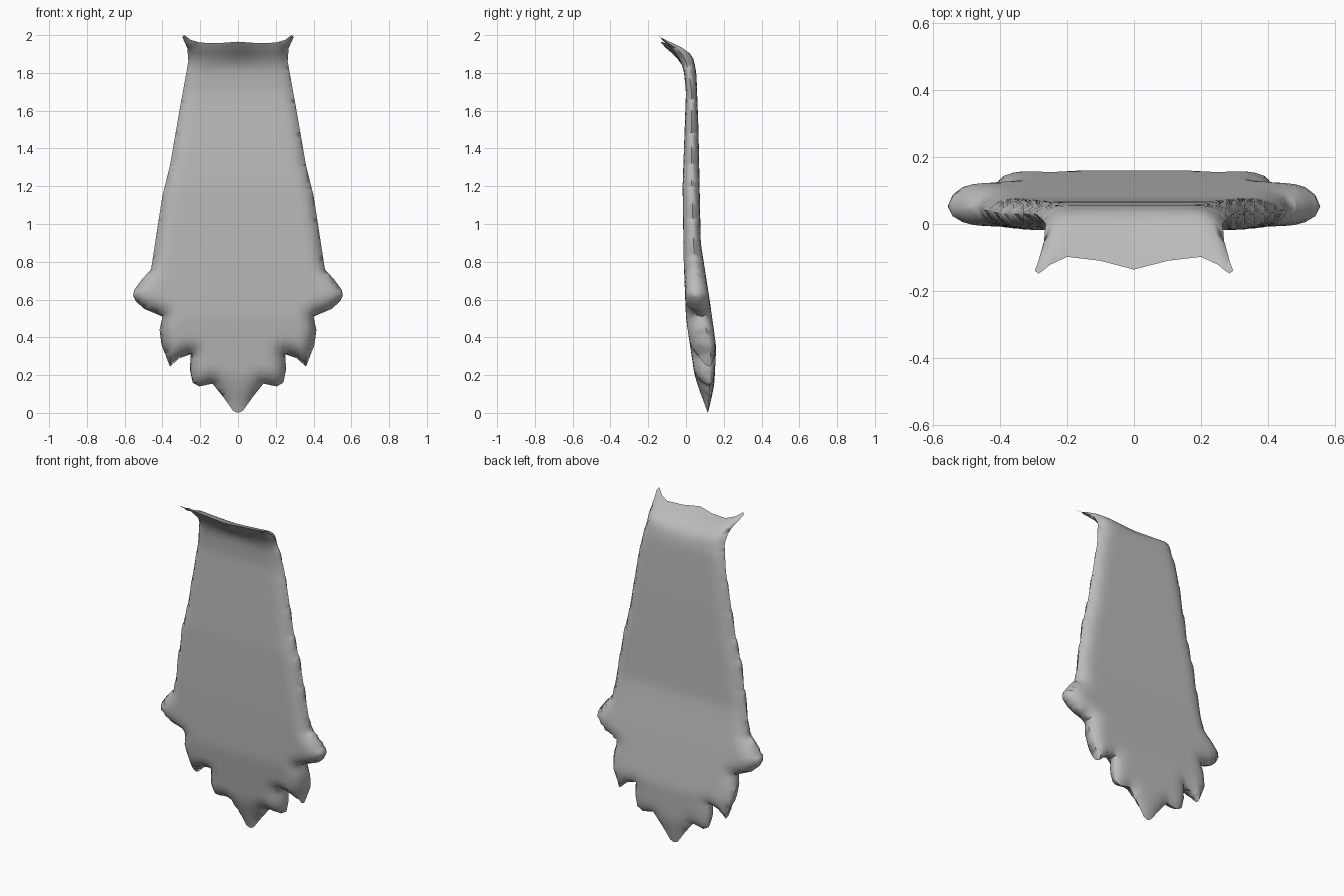
import bpy, bmesh, math
from mathutils import Vector

cube = bpy.data.objects.get("Cube")
if cube:
    bpy.data.objects.remove(cube, do_unlink=True)

# Half outline (x, z): collar, horn, side edge, side lobe, ragged hem
HALF = [(0, 1.965), (.1, 1.958), (.2, 1.96), (.25, 1.975), (.285, 2), (.295, 1.99),
        (.268, 1.93), (.263, 1.86), (.31, 1.6), (.36, 1.31), (.4, 1.15), (.46, .76),
        (.51, .705), (.55, .65), (.555, .62), (.54, .59), (.495, .55), (.4, .51),
        (.415, .44), (.405, .36), (.36, .245), (.31, .29), (.25, .31), (.255, .23),
        (.24, .16), (.205, .14), (.135, .155), (.075, .08), (.025, .01), (0, 0)]
# Depth profiles (z, y) for the front, the rear and the rim
FRONT = [(0, .11), (.2, .045), (.5, 0), (.8, -.012), (1.2, -.018), (1.7, 0),
         (1.82, -.012), (1.9, -.05), (1.96, -.125), (2, -.165)]
REAR = [(0, .12), (.15, .15), (.35, .16), (.6, .125), (.9, .078), (1.5, .066),
        (1.8, .055), (1.9, .035), (1.95, -.03), (2, -.15)]
RIM = [(0, .115), (.15, .125), (.35, .13), (.5, .09), (.62, .05), (1.2, .03),
       (1.7, .03), (1.85, .005), (1.92, -.03), (1.96, -.1), (2, -.158)]
STEP = .03


def lookup(profile, z):
    for (z0, y0), (z1, y1) in zip(profile, profile[1:]):
        if z <= z1:
            t = max(0, (z - z0) / (z1 - z0))
            return y0 + (y1 - y0) * t
    return profile[-1][1]


def smooth_lookup(profile, z):
    return sum(lookup(profile, z + k * .012) for k in range(-2, 3)) / 5


OUTLINE = HALF + [(-x, z) for x, z in HALF[-2:0:-1]]
EDGES = [(Vector(a), Vector(b)) for a, b in zip(OUTLINE, OUTLINE[1:] + OUTLINE[:1])]


def rim_distance(p):
    best = 9
    for a, b in EDGES:
        ab = b - a
        t = min(1, max(0, (p - a).dot(ab) / ab.length_squared))
        best = min(best, (p - a - ab * t).length)
    return best


def shell_side(bm, profile):
    """Flat outline cut into a grid, then bent to a depth profile with a rounded rim."""
    part = bmesh.new()
    part.faces.new([part.verts.new((x, 0, z)) for x, z in OUTLINE])
    for axis, low, high in ((Vector((1, 0, 0)), -.54, .55), (Vector((0, 0, 1)), .015, 2)):
        for i in range(int((high - low) / STEP) + 1):
            geom = part.verts[:] + part.edges[:] + part.faces[:]
            bmesh.ops.bisect_plane(part, geom=geom, dist=1e-5,
                                   plane_co=axis * (low + i * STEP), plane_no=axis)
    bmesh.ops.triangulate(part, faces=[f for f in part.faces if len(f.verts) > 4])
    for v in part.verts:
        x, z = v.co.x, v.co.z
        t = min(1, rim_distance(Vector((x, z))) / .09)
        roundness = math.sqrt(max(0, 1 - (1 - t) ** 2))
        rim = smooth_lookup(RIM, z)
        v.co.y = rim + (smooth_lookup(profile, z) - rim) * roundness
        # Collar pushes forward in the middle
        v.co.y -= .03 * max(0, 1 - abs(x) / .2) * min(1, max(0, (z - 1.85) / .1))
    mesh = bpy.data.meshes.new("side")
    part.to_mesh(mesh)
    part.free()
    bm.from_mesh(mesh)
    bpy.data.meshes.remove(mesh)


# Cape body: front and rear sides welded along the rim
bm = bmesh.new()
shell_side(bm, FRONT)
shell_side(bm, REAR)
bmesh.ops.remove_doubles(bm, verts=bm.verts[:], dist=.0005)
bmesh.ops.recalc_face_normals(bm, faces=bm.faces[:])
mesh = bpy.data.meshes.new("cape")
bm.to_mesh(mesh)
bm.free()
cape = bpy.data.objects.new("cape", mesh)
bpy.context.collection.objects.link(cape)

# Plain grey cloth
grey = bpy.data.materials.new("grey_cloth")
grey.use_nodes = True
color = (.5, .5, .5, 1)
grey.diffuse_color = color
grey.node_tree.nodes["Principled BSDF"].inputs["Base Color"].default_value = color
mesh.materials.append(grey)

bpy.context.view_layer.objects.active = cape
cape.select_set(True)
bpy.ops.object.shade_smooth_by_angle(angle=math.radians(60))
